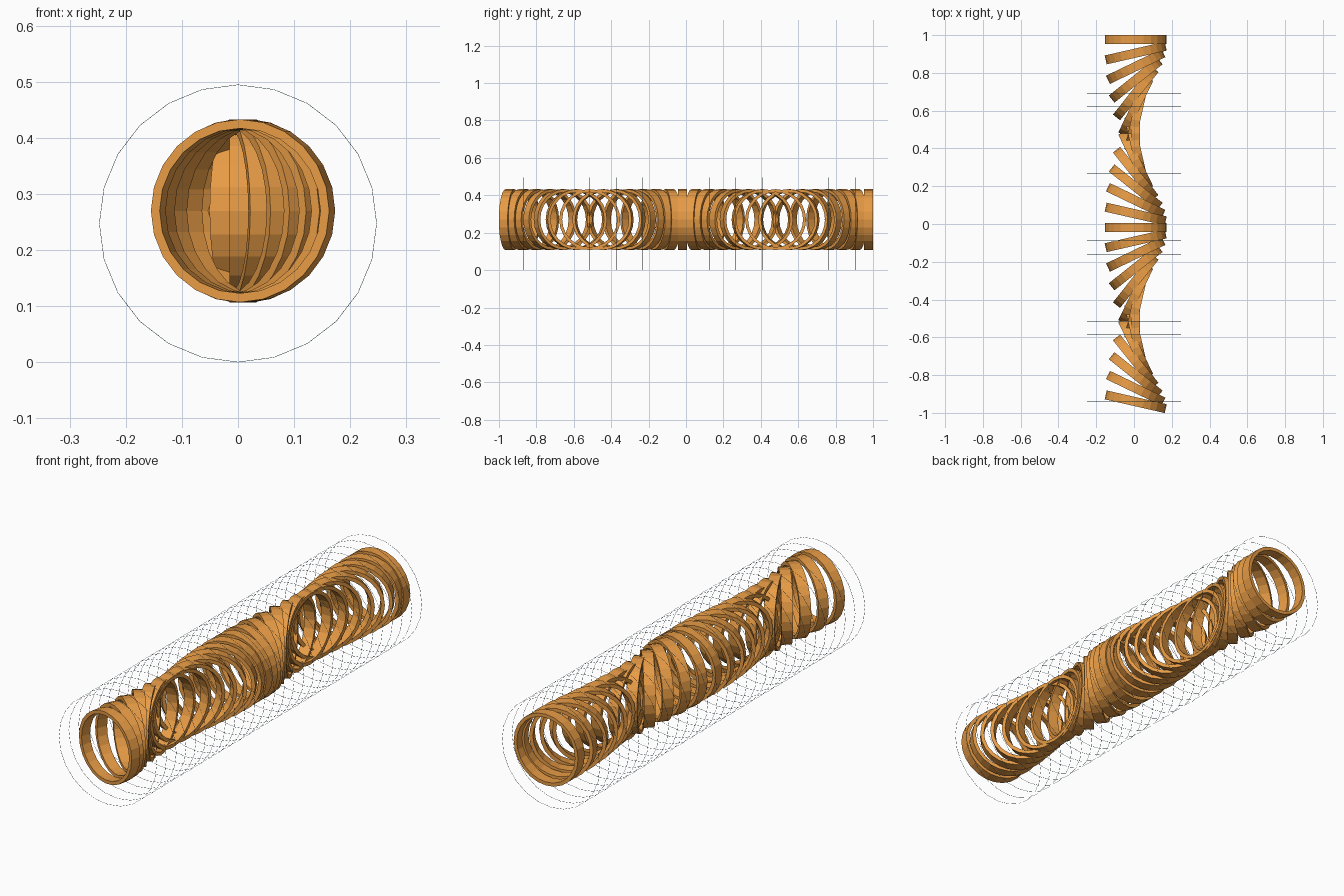
import bpy, math
from mathutils import Matrix

if "Cube" in bpy.data.objects:
    bpy.data.objects.remove(bpy.data.objects["Cube"])

COUNT = 28
STEP = 0.071
Y0 = 0.976


def material(name, rgba):
    m = bpy.data.materials.new(name)
    m.diffuse_color = rgba
    m.use_nodes = True
    m.node_tree.nodes["Principled BSDF"].inputs["Base Color"].default_value = m.diffuse_color
    return m


def band(name, r_out, r_in, half, sides, mat):
    """Short tube with its axis along y."""
    profile = [(r_out, -half), (r_out, half), (r_in, half), (r_in, -half)]
    verts, faces = [], []
    for i in range(sides):
        a = 2 * math.pi * i / sides
        verts += [(r * math.sin(a), y, r * math.cos(a)) for r, y in profile]
        n = (i + 1) % sides
        for j in range(4):
            k = (j + 1) % 4
            faces.append((i * 4 + j, i * 4 + k, n * 4 + k, n * 4 + j))
    me = bpy.data.meshes.new(name)
    me.from_pydata(verts, [], faces)
    me.materials.append(mat)
    return me


orange = material("orange", (0.80, 0.33, 0.06, 1))
slate = material("slate", (0.10, 0.25, 0.32, 1))
ring_mesh = band("twisted_ring", 0.163, 0.147, 0.024, 24, orange)
wire_mesh = band("guide_circle", 0.2475, 0.2467, 0.0004, 24, slate)

for k in range(COUNT):
    y = Y0 - STEP * k
    # Orange ring, turned a little further about z at each step
    ring = bpy.data.objects.new(f"twisted_ring_{k + 1}", ring_mesh)
    ring.matrix_world = (Matrix.Translation((0.009, y, 0.27))
                         @ Matrix.Rotation(k * math.pi / 14, 4, 'Z'))
    bpy.context.collection.objects.link(ring)
    # Hair-thin guide circle around it
    wire = bpy.data.objects.new(f"guide_circle_{k + 1}", wire_mesh)
    wire.location = (0, y, 0.2475)
    bpy.context.collection.objects.link(wire)
